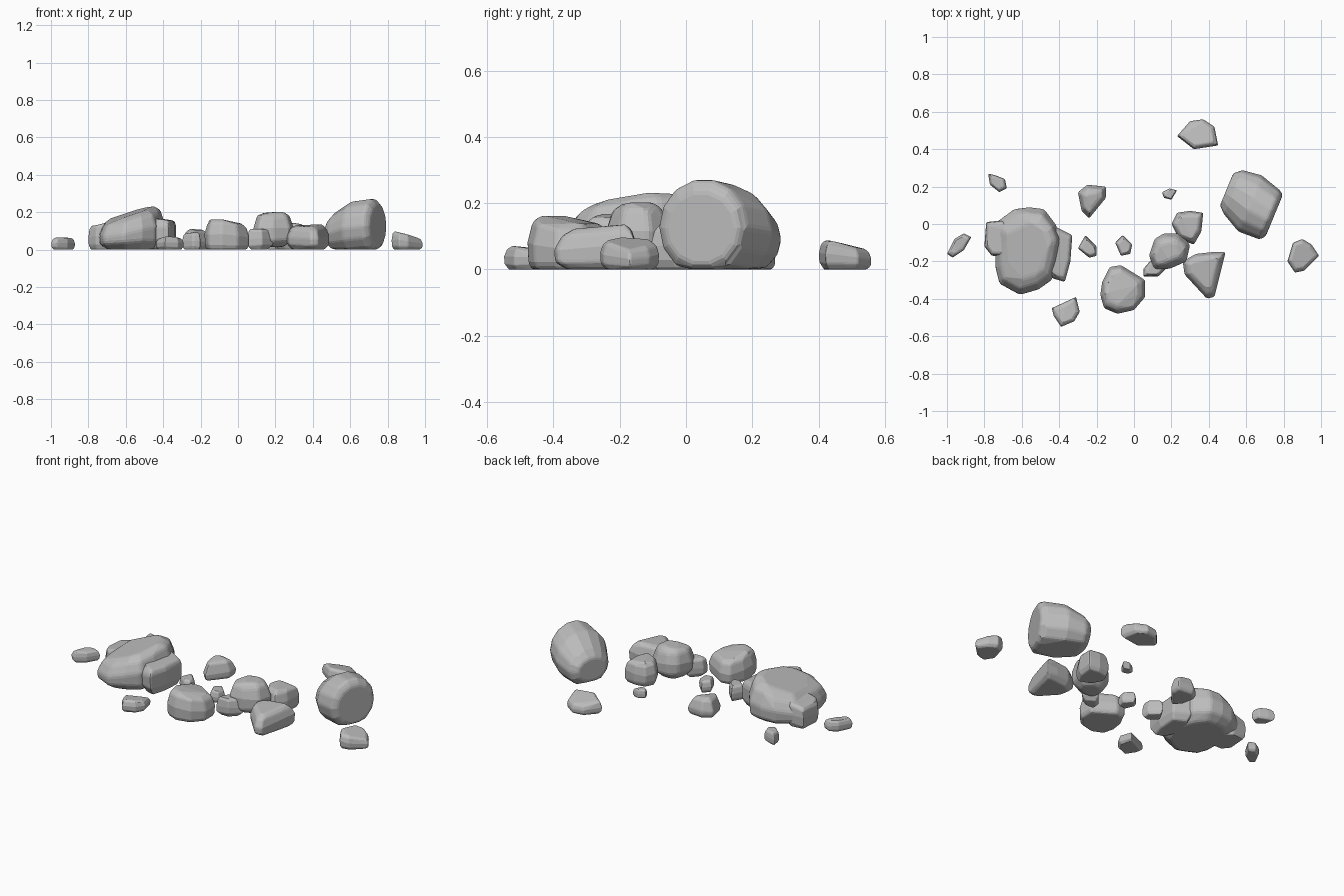
import bpy, bmesh, math, random
from mathutils import Vector

random.seed(4)
default_cube = bpy.data.objects.get("Cube")
if default_cube:
    bpy.data.objects.remove(default_cube, do_unlink=True)

# One plain stone colour
stone = bpy.data.materials.new("grey_stone")
stone.use_nodes = True
stone.diffuse_color = (0.5, 0.5, 0.5, 1)
stone.node_tree.nodes["Principled BSDF"].inputs["Base Color"].default_value = stone.diffuse_color


def hull_object(name, points, bevel):
    """Wrap a convex stone around the points, then chip its edges."""
    bm = bmesh.new()
    verts = [bm.verts.new(p) for p in points]
    result = bmesh.ops.convex_hull(bm, input=verts)
    loose = set(result["geom_interior"] + result["geom_unused"])
    bmesh.ops.delete(bm, geom=[v for v in loose if isinstance(v, bmesh.types.BMVert)], context="VERTS")
    bmesh.ops.dissolve_limit(bm, angle_limit=math.radians(5), verts=bm.verts, edges=bm.edges)
    bmesh.ops.recalc_face_normals(bm, faces=bm.faces)
    mesh = bpy.data.meshes.new(name)
    bm.to_mesh(mesh)
    bm.free()
    mesh.materials.append(stone)
    obj = bpy.data.objects.new(name, mesh)
    bpy.context.collection.objects.link(obj)
    chip = obj.modifiers.new("chipped_edges", "BEVEL")
    chip.width = bevel
    chip.segments = 2
    chip.limit_method = "ANGLE"
    chip.angle_limit = math.radians(22)
    return obj


def rock(name, outline, top, lean=(0, 0), shoulder=0.55, foot=0.82, inset=0.68, base=0.0):
    """Stone from its plan outline (hundredths); lean tilts the top surface."""
    plan = [Vector((x / 100, y / 100)) for x, y in outline]
    centre = sum(plan, Vector((0, 0))) / len(plan)
    layers = ((0, foot), (shoulder * 0.4, 0.98), (shoulder, 1), (0.88, (1 + inset) / 2 + 0.04), (1, inset))
    points = []
    for level, scale in layers:
        for p in plan:
            offset = (p - centre) * scale
            height = top + offset.x * lean[0] + offset.y * lean[1] - base
            wobble = random.uniform(-0.06, 0.02) * height if level > 0 else 0
            spot = centre + offset
            points.append((spot.x, spot.y, max(0, base + height * level + wobble)))
    return hull_object(name, points, top * 0.07)


# Large barrel-shaped boulder: rings strung along a slanting axis
def boulder(name, rings, sides=14):
    across = Vector((0.38, 0.92, 0))
    points = []
    for x, y, radius, low, high in rings:
        for i in range(sides):
            a = math.tau * i / sides
            p = Vector((x, y, (low + high) / 2)) + across * radius * math.cos(a)
            p.z += (high - low) / 2 * math.sin(a)
            points.append((p.x, p.y, max(p.z, 0)))
    return hull_object(name, points, 0.012)


boulder("barrel_boulder", [
    (0.75, 0.045, 0.12, 0.01, 0.24),
    (0.725, 0.05, 0.145, -0.02, 0.275),
    (0.62, 0.11, 0.165, -0.03, 0.26),
    (0.53, 0.17, 0.13, -0.02, 0.20),
    (0.495, 0.185, 0.095, 0.02, 0.16),
])

# Big leaning slab with its stepped side layers
rock("leaning_slab", [(-56, 9), (-48, 8), (-42, 0), (-39, -8), (-41, -20), (-44, -30), (-51, -35),
                      (-61, -38), (-72, -32), (-74, -24), (-75, 0), (-64, 8)],
     0.2, lean=(0.29, 0.05), foot=0.74, inset=0.64)
rock("slab_left_block", [(-79, 1), (-70, 2), (-62, -4), (-62, -17), (-76, -17), (-80, -12)],
     0.145, lean=(0.2, 0), foot=0.85, inset=0.8)
rock("slab_right_layer", [(-43, -1), (-37, -4), (-33, -6), (-34, -20), (-37, -31), (-44, -29), (-50, -15)],
     0.165, foot=0.75, inset=0.82, shoulder=0.75)

# Middle cluster
rock("front_rock", [(-13, -23), (-7, -22), (-1, -26), (6, -30), (6, -39), (0, -46), (-9, -48),
                    (-16, -45), (-18, -38), (-17, -31)],
     0.15, lean=(-0.1, -0.1), shoulder=0.5, foot=0.9)
rock("tall_middle_rock", [(11, -8), (16, -5), (24, -5), (30, -11), (28, -20), (19, -24), (11, -24), (8, -17)],
     0.2, foot=0.55, inset=0.55, base=0.015)
rock("middle_rock_toe", [(5, -24), (11, -17), (19, -22), (13, -28), (5, -28)], 0.11, foot=0.6)
rock("rear_cluster_rock", [(20, 0), (23, 6), (30, 7), (37, 6), (36, -4), (32, -11), (24, -8)], 0.14)
rock("pointed_cluster_rock", [(26, -20), (33, -16), (42, -15), (49, -15), (47, -24), (43, -39), (39, -40), (27, -27)],
     0.13, lean=(0, 0.1), foot=0.75, inset=0.62)

# Outlying rocks
rock("back_rock", [(23, 47), (30, 55), (37, 56), (43, 52), (45, 42), (32, 40)], 0.075, lean=(0, -0.26), inset=0.74)
rock("far_left_side_rock", [(83, -17), (85, -10), (90, -8), (95, -11), (99, -17), (91, -25), (86, -26), (82, -20)],
     0.085, lean=(-0.28, 0), inset=0.74)
rock("far_right_side_rock", [(-100, -16), (-96, -8), (-91, -5), (-87, -7), (-91, -14), (-97, -18)], 0.065)
rock("wedge_rock", [(-30, 17), (-25, 21), (-15, 20), (-15, 14), (-24, 3), (-28, 7)], 0.11, inset=0.4, shoulder=0.4)
rock("front_corner_rock", [(-44, -45), (-37, -43), (-31, -39), (-29, -47), (-32, -52), (-39, -55), (-43, -49)],
     0.065, lean=(0, -0.1))

# Pebbles
rock("back_pebble", [(-78, 27), (-74, 26), (-69, 24), (-68, 19), (-72, 17), (-77, 21)], 0.07)
rock("slab_pebble", [(-30, -13), (-26, -6), (-20, -12), (-20, -17), (-24, -18)], 0.09)
rock("centre_pebble", [(-10, -10), (-6, -6), (-1, -11), (-2, -16), (-7, -17)], 0.07)
rock("tiny_pebble", [(15, 17), (19, 19), (23, 18), (20, 13), (16, 14)], 0.05)
